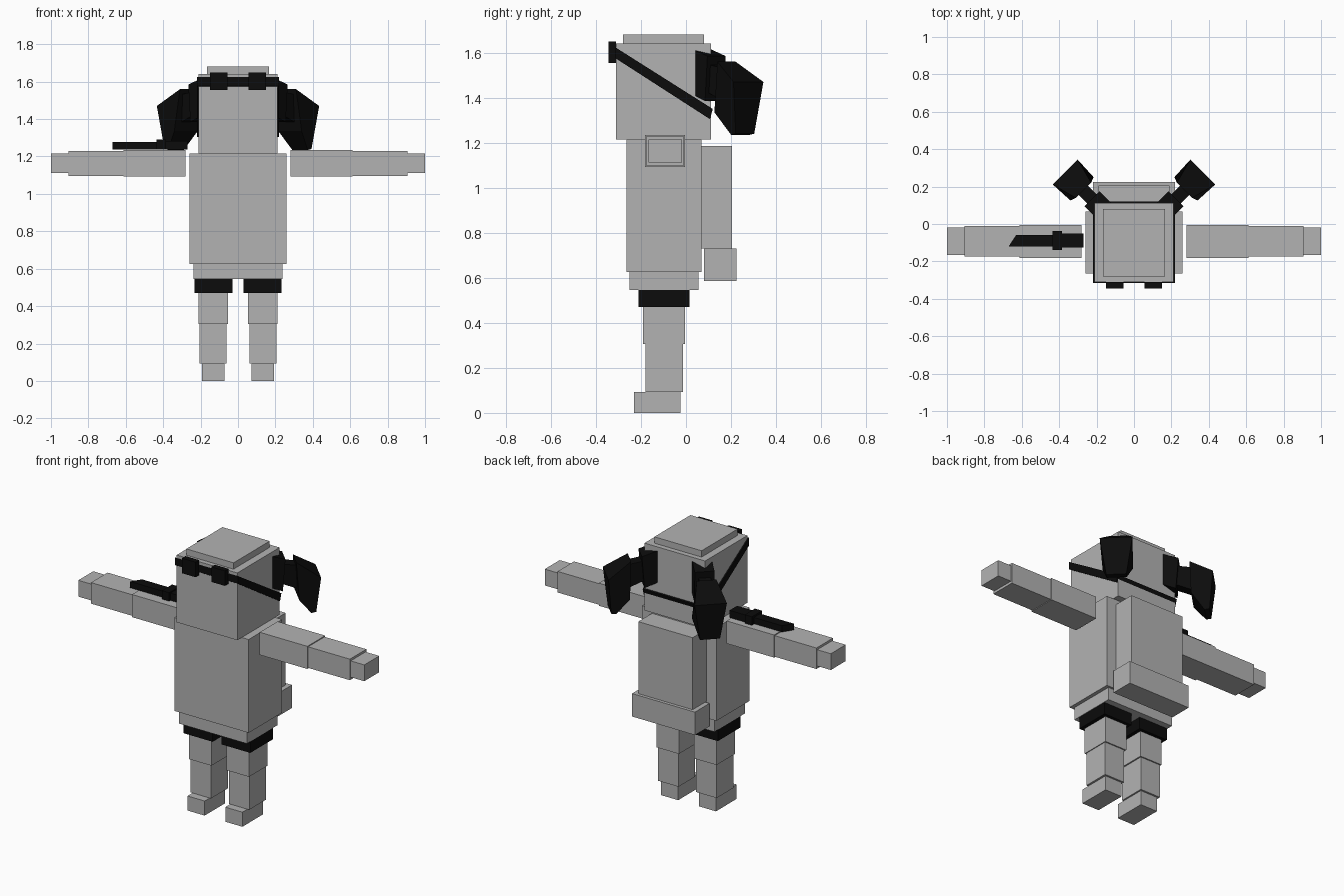
import bpy
from math import sqrt

cube = bpy.data.objects.get("Cube")
if cube:
    bpy.data.objects.remove(cube, do_unlink=True)


def material(name, value):
    mat = bpy.data.materials.new(name)
    mat.use_nodes = True
    colour = (value, value, value, 1)
    mat.diffuse_color = colour
    mat.node_tree.nodes["Principled BSDF"].inputs["Base Color"].default_value = colour
    return mat


grey = material("plain grey", 0.45)
black = material("soft black", 0.0035)


def add_mesh(name, verts, faces, mat):
    mesh = bpy.data.meshes.new(name)
    mesh.from_pydata(verts, [], faces)
    mesh.materials.append(mat)
    obj = bpy.data.objects.new(name, mesh)
    bpy.context.collection.objects.link(obj)
    # Make every face point outwards
    import bmesh
    bm = bmesh.new()
    bm.from_mesh(mesh)
    bmesh.ops.recalc_face_normals(bm, faces=bm.faces)
    bm.to_mesh(mesh)
    bm.free()
    return obj


def prism(name, near, far, mat):
    """Join two matching outlines into a closed solid."""
    n = len(near)
    faces = [tuple(range(n)), tuple(range(n, 2 * n))]
    faces += [(i, (i + 1) % n, n + (i + 1) % n, n + i) for i in range(n)]
    return add_mesh(name, near + far, faces, mat)


def box(name, x, y, z, mat=grey):
    corners = [(x[0], y[0]), (x[1], y[0]), (x[1], y[1]), (x[0], y[1])]
    return prism(name, [(a, b, z[0]) for a, b in corners],
                 [(a, b, z[1]) for a, b in corners], mat)


def pair(name, x, y, z, mat=grey):
    box("left_" + name, x, y, z, mat)
    box("right_" + name, (-x[1], -x[0]), y, z, mat)


def bunch(name, side, profile):
    """Diagonal hair piece; profile rows are (reach, height, half width)."""
    def outline(sign):
        points = []
        for reach, height, half in profile:
            x = (reach + sign * half) / sqrt(2) + 0.045
            y = (reach - sign * half) / sqrt(2) - 0.045
            points.append((side * x, y, height))
        return points
    prism(name, outline(-1), outline(1), black)


# Head and torso
box("head", (-0.212, 0.212), (-0.31, 0.112), (1.215, 1.64))
box("crown", (-0.165, 0.165), (-0.28, 0.08), (1.63, 1.68))
box("torso", (-0.26, 0.26), (-0.265, 0.068), (0.625, 1.215))
box("hips", (-0.237, 0.237), (-0.25, 0.055), (0.545, 0.625))

# Backpack with a wider roll below it
box("backpack", (-0.19, 0.19), (0.068, 0.205), (0.73, 1.185))
box("backpack_roll", (-0.22, 0.22), (0.08, 0.225), (0.585, 0.73))

# Legs
pair("leg_cuff", (0.03, 0.233), (-0.21, 0.015), (0.47, 0.545), black)
pair("upper_leg", (0.053, 0.21), (-0.19, -0.005), (0.305, 0.47))
pair("lower_leg", (0.062, 0.205), (-0.18, -0.013), (0.092, 0.305))
pair("foot", (0.072, 0.192), (-0.23, -0.025), (0, 0.092))

# Arms held straight out
pair("upper_arm", (0.28, 0.613), (-0.183, -0.005), (1.092, 1.235))
pair("forearm", (0.613, 0.905), (-0.175, -0.01), (1.096, 1.229))
pair("hand", (0.905, 1.0), (-0.167, -0.018), (1.112, 1.215))

# Goggles: a slanted band with two square lenses
band = [(-0.316, 1.625), (-0.316, 1.577), (0.106, 1.305), (0.119, 1.35)]
prism("goggle_strap", [(-0.22, y, z) for y, z in band],
      [(0.22, y, z) for y, z in band], black)
pair("goggle_lens", (0.055, 0.15), (-0.345, -0.31), (1.555, 1.65), black)

# Hair bunches: tie, neck and hanging tail at the back corners
for side, label in ((1, "left"), (-1, "right")):
    bunch(label + "_hair_tie", side, [
        (0.163, 1.415, 0.057), (0.163, 1.615, 0.057),
        (0.255, 1.585, 0.057), (0.24, 1.385, 0.057)])
    bunch(label + "_hair_neck", side, [
        (0.22, 1.43, 0.035), (0.22, 1.55, 0.035),
        (0.34, 1.53, 0.035), (0.34, 1.38, 0.035)])
    bunch(label + "_hair_tail", side, [
        (0.318, 1.56, 0.057), (0.456, 1.47, 0.094), (0.434, 1.24, 0.058),
        (0.405, 1.235, 0.058), (0.33, 1.335, 0.088)])

# Knife lying on the right arm
blade = [(-0.67, -0.12), (-0.41, -0.12), (-0.41, -0.058), (-0.63, -0.058)]
prism("knife_blade", [(x, y, 1.238) for x, y in blade],
      [(x, y, 1.278) for x, y in blade], black)
box("knife_guard", (-0.435, -0.385), (-0.138, -0.037), (1.236, 1.29), black)
box("knife_handle", (-0.385, -0.27), (-0.125, -0.05), (1.236, 1.282), black)
